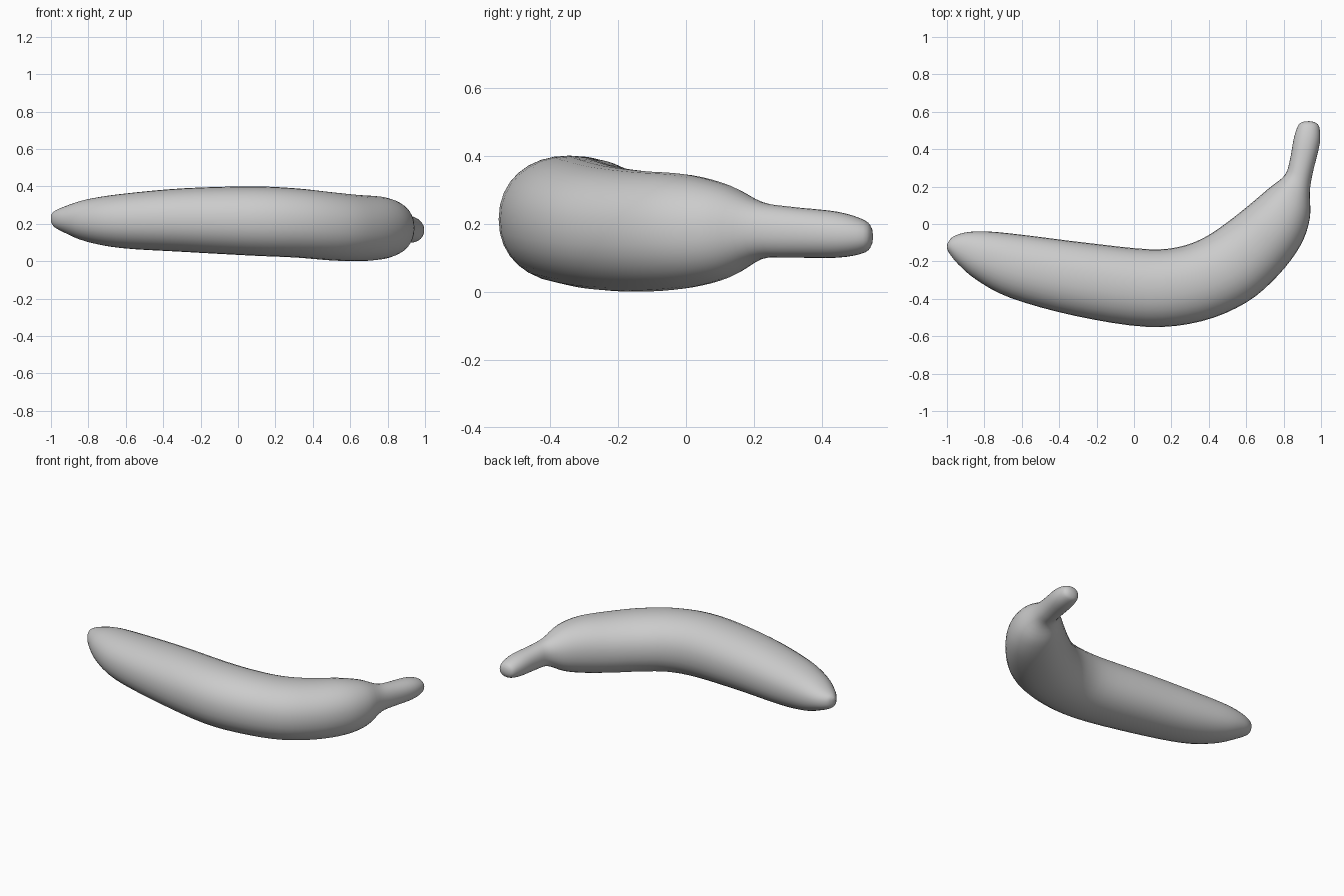
import bpy
import bmesh
import math
from mathutils import Vector

SIDES = 32        # points around each ring
STEPS = 4         # interpolated rings between stations

default_cube = bpy.data.objects.get("Cube")
if default_cube:
    bpy.data.objects.remove(default_cube, do_unlink=True)


def make_material(name, value):
    material = bpy.data.materials.new(name)
    material.use_nodes = True
    colour = (value, value, value, 1)
    material.diffuse_color = colour
    material.node_tree.nodes["Principled BSDF"].inputs["Base Color"].default_value = colour
    return material


# Stations from blossom tip to stem end:
# inner edge x, y, outer edge x, y, bottom z, top z
stations = [
    (-.995, -.1, -1, -.13, .205, .25),
    (-.97, -.07, -.985, -.16, .18, .27),
    (-.9, -.045, -.94, -.215, .15, .295),
    (-.78, -.04, -.84, -.3, .105, .33),
    (-.58, -.06, -.66, -.395, .07, .36),
    (-.26, -.1, -.32, -.49, .05, .39),
    (.08, -.135, .07, -.55, .03, .4),
    (.25, -.12, .36, -.52, .02, .39),
    (.38, -.07, .6, -.42, .005, .37),
    (.5, .01, .77, -.275, 0, .355),
    (.62, .105, .89, -.115, .01, .345),
    (.72, .19, .94, .03, .04, .315),
    (.805, .26, .94, .17, .095, .265),
    (.833, .34, .955, .27, .1, .25),
    (.855, .46, .993, .43, .1, .235),
    (.88, .53, .99, .52, .115, .21),
    (.91, .548, .965, .545, .14, .185),
]


def catmull_rom(a, b, c, d, t):
    """Blend smoothly from b to c."""
    return (b * 2 + (c - a) * t
            + (a * 2 - b * 5 + c * 4 - d) * t ** 2
            + (b * 3 - a - c * 3 + d) * t ** 3) / 2


def refine(rows):
    """Insert smooth intermediate rows between the stations."""
    last = len(rows) - 1
    result = []
    for i in range(last):
        neighbours = [rows[min(max(i + k, 0), last)] for k in (-1, 0, 1, 2)]
        for step in range(STEPS):
            result.append([catmull_rom(*values, step / STEPS)
                           for values in zip(*neighbours)])
    result.append(list(rows[last]))
    return result


def rounded(value, power=.93):
    """Slightly fuller than a plain ellipse."""
    return math.copysign(abs(value) ** power, value)


def add_ring(mesh, row):
    inner_x, inner_y, outer_x, outer_y, low, high = row
    middle = (low + high) / 2
    inner = Vector((inner_x, inner_y, middle))
    outer = Vector((outer_x, outer_y, middle))
    centre = (inner + outer) / 2
    across = (outer - inner) / 2
    up = Vector((0, 0, (high - low) / 2))
    ring = []
    for i in range(SIDES):
        angle = math.tau * i / SIDES
        point = centre + across * rounded(math.cos(angle)) + up * rounded(math.sin(angle))
        ring.append(mesh.verts.new(point))
    return ring


def add_cap(mesh, ring, tip):
    centre = mesh.verts.new(tip)
    for i in range(SIDES):
        mesh.faces.new((ring[i], ring[(i + 1) % SIDES], centre))


# Curved fruit body that narrows into the stem
mesh = bmesh.new()
rings = [add_ring(mesh, row) for row in refine(stations)]
for first, second in zip(rings, rings[1:]):
    for i in range(SIDES):
        j = (i + 1) % SIDES
        mesh.faces.new((first[i], first[j], second[j], second[i]))

# Rounded ends
add_cap(mesh, rings[0], (-1, -.115, .228))
add_cap(mesh, rings[-1], (.938, .55, .16))
bmesh.ops.recalc_face_normals(mesh, faces=mesh.faces)

data = bpy.data.meshes.new("banana")
mesh.to_mesh(data)
mesh.free()
banana = bpy.data.objects.new("banana", data)
bpy.context.collection.objects.link(banana)
data.materials.append(make_material("plain grey", .6))

# Smooth skin
bpy.context.view_layer.objects.active = banana
banana.select_set(True)
bpy.ops.object.shade_smooth_by_angle(angle=math.radians(60))
